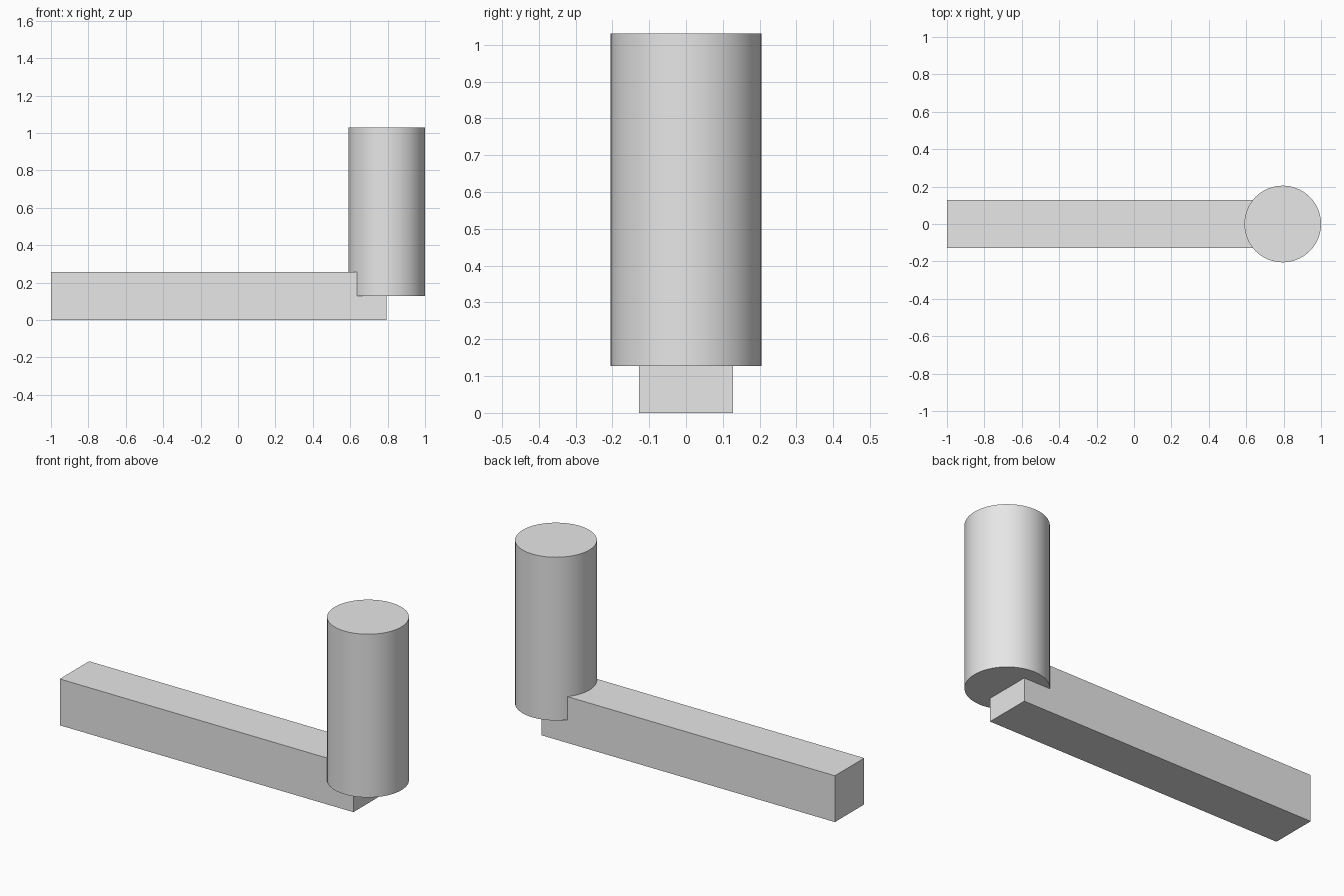
import bpy
import math

cube = bpy.data.objects.get("Cube")
if cube:
    bpy.data.objects.remove(cube, do_unlink=True)

# Single plain grey
GREY = (0.8, 0.8, 0.8, 1.0)
grey = bpy.data.materials.new("plain_grey")
grey.use_nodes = True
grey.diffuse_color = GREY
grey.node_tree.nodes["Principled BSDF"].inputs["Base Color"].default_value = GREY

RADIUS = 0.205
POST_X = 1 - RADIUS
BAR = 0.256           # bar width and height
POST_BOTTOM, POST_TOP = BAR / 2, 1.03


def finish(name):
    obj = bpy.context.object
    obj.name = obj.data.name = name
    obj.data.materials.append(grey)
    return obj


# Square bar lying on the ground, ending under the middle of the post
bpy.ops.mesh.primitive_cube_add(size=1, location=((POST_X - 1) / 2, 0, BAR / 2))
bar = finish("arm_bar")
bar.scale = (POST_X + 1, BAR, BAR)
bpy.ops.object.transform_apply(location=False, rotation=False, scale=True)

# Upright round post sunk halfway into the bar
bpy.ops.mesh.primitive_cylinder_add(
    vertices=64, radius=RADIUS, depth=POST_TOP - POST_BOTTOM,
    location=(POST_X, 0, (POST_TOP + POST_BOTTOM) / 2))
finish("handle_post")
bpy.ops.object.shade_smooth_by_angle(angle=math.radians(30))
